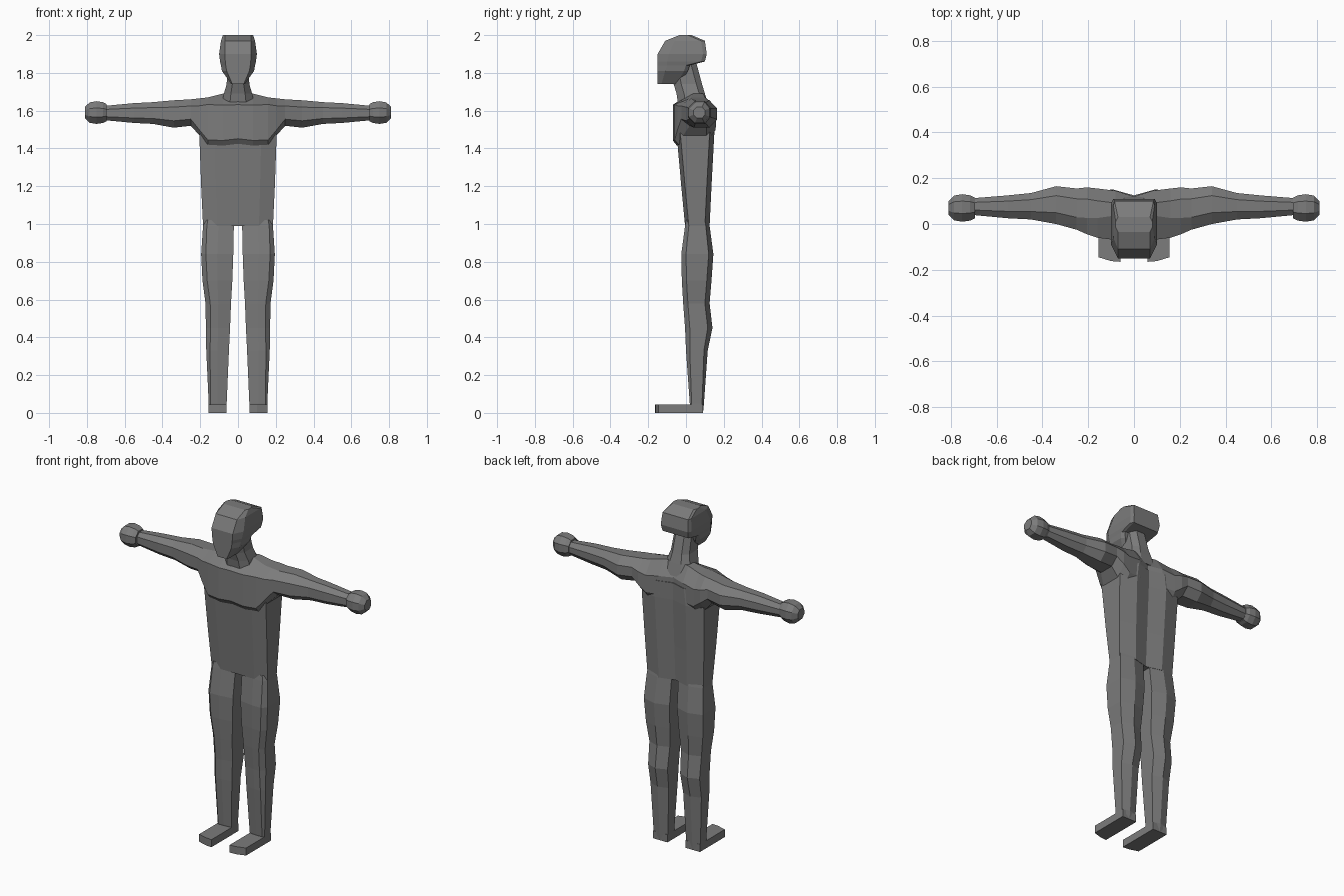
import bpy
import bmesh

cube = bpy.data.objects.get("Cube")
if cube:
    bpy.data.objects.remove(cube, do_unlink=True)

grey = bpy.data.materials.new("plain_grey")
grey.use_nodes = True
colour = (0.2, 0.2, 0.2, 1)
grey.diffuse_color = colour
grey.node_tree.nodes["Principled BSDF"].inputs["Base Color"].default_value = colour


def loft(name, rings, mirror=False, cap_start=True, cap_end=True):
    """Skin a list of closed rings, optionally mirrored to the other side."""
    mesh_builder = bmesh.new()
    loops = [[mesh_builder.verts.new(point) for point in ring] for ring in rings]
    for lower, upper in zip(loops, loops[1:]):
        for i in range(len(lower)):
            j = (i + 1) % len(lower)
            mesh_builder.faces.new((lower[i], lower[j], upper[j], upper[i]))
    if cap_start:
        mesh_builder.faces.new(loops[0][::-1])
    if cap_end:
        mesh_builder.faces.new(loops[-1])
    bmesh.ops.recalc_face_normals(mesh_builder, faces=mesh_builder.faces[:])
    mesh = bpy.data.meshes.new(name)
    mesh_builder.to_mesh(mesh)
    mesh_builder.free()
    mesh.materials.append(grey)
    part = bpy.data.objects.new(name, mesh)
    bpy.context.collection.objects.link(part)
    if mirror:
        modifier = part.modifiers.new("Mirror", "MIRROR")
        modifier.use_clip = True
    return part


def body_ring(z, front, back, front_half, half, back_half, front_cut, back_cut, groove=0):
    """Symmetric horizontal section with cut corners and an optional spine groove."""
    side = [(front_half, front), (half, front + front_cut),
            (half, back - back_cut), (back_half, back)]
    left = [(x, y, z) for x, y in side]
    right = [(-x, y, z) for x, y in reversed(side)]
    return left + [(0, back - groove, z)] + right + [(0, front, z)]


def limb_ring(x, front, back, bottom, top, low_cut, high_cut, slope):
    """Eight-sided section across an arm; cuts are fractions of its size."""
    depth, height = back - front, top - bottom
    low_y, low_z = depth * low_cut, height * low_cut
    high_y, high_z = depth * slope, height * high_cut
    return [(x, front, bottom + low_z), (x, front, top - high_z),
            (x, front + high_y, top), (x, back - depth * 0.25, top),
            (x, back, top - height * 0.3), (x, back, bottom + height * 0.3),
            (x, back - depth * 0.25, bottom), (x, front + low_y, bottom)]


def leg_ring(z, inner, outer, front, back, cut):
    """Leg section with cut outer front and rear corners."""
    middle = (inner + outer) / 2
    return [(inner, front + cut / 2, z), (middle, front, z),
            (outer - cut, front, z), (outer, front + cut, z),
            (outer, back - cut, z), (middle, back, z), (inner, back - cut, z)]


# Head: broad skull over a forward jaw
loft("head", [body_ring(z, front, back, face, half, rear, cut, 0.02) for
              z, front, back, face, half, rear, cut in (
    (1.74, -0.15, -0.03, 0.03, 0.035, 0.03, 0.02),
    (1.81, -0.15, 0.01, 0.06, 0.085, 0.07, 0.04),
    (1.84, -0.15, 0.02, 0.065, 0.09, 0.08, 0.05),
    (1.86, -0.15, 0.1, 0.067, 0.095, 0.085, 0.05),
    (1.9, -0.15, 0.11, 0.07, 0.1, 0.09, 0.06),
    (1.97, -0.11, 0.1, 0.07, 0.09, 0.085, 0.05),
    (2, -0.035, 0.03, 0.07, 0.08, 0.07, 0.02))])

# Neck: leans forward and flares into the shoulders
loft("neck", [body_ring(z, front, back, half / 2, half, half / 2, 0.04, 0.03) for
              z, front, back, half in (
    (1.62, -0.04, 0.12, 0.09),
    (1.69, -0.05, 0.1, 0.075),
    (1.74, -0.065, 0.085, 0.06),
    (1.87, -0.09, 0.05, 0.055))])

# Torso: wedge widening upward, with a shallow spine groove
loft("torso", [body_ring(z, front, back, half * 0.6, half, half / 2, 0.02, 0.025, 0.025) for
               z, front, back, half in (
    (0.99, -0.005, 0.125, 0.185),
    (1.2, -0.025, 0.135, 0.195),
    (1.48, -0.05, 0.15, 0.205),
    (1.58, -0.04, 0.15, 0.18))])

# Chest flowing out into the arms
loft("chest_and_arms", [limb_ring(*section) for section in (
    (0, -0.07, 0.12, 1.425, 1.69, 0.1, 0.22, 0.5),
    (0.08, -0.07, 0.145, 1.415, 1.69, 0.1, 0.22, 0.5),
    (0.16, -0.06, 0.155, 1.42, 1.67, 0.1, 0.15, 0.4),
    (0.205, -0.045, 0.16, 1.47, 1.665, 0.15, 0.2, 0.35),
    (0.25, -0.025, 0.155, 1.52, 1.66, 0.25, 0.25, 0.3),
    (0.34, 0, 0.165, 1.51, 1.655, 0.25, 0.25, 0.3),
    (0.45, 0.02, 0.135, 1.53, 1.645, 0.25, 0.25, 0.3),
    (0.55, 0.025, 0.125, 1.535, 1.64, 0.25, 0.25, 0.3),
    (0.71, 0.04, 0.112, 1.55, 1.625, 0.25, 0.25, 0.3))],
    mirror=True, cap_start=False)

# Hands: faceted fists
loft("hands", [limb_ring(x, 0.07 - r, 0.07 + r, 1.59 - r, 1.59 + r, 0.3, 0.3, 0.3) for
               x, r in ((0.695, 0.045), (0.715, 0.055), (0.75, 0.06),
                        (0.785, 0.054), (0.81, 0.03))], mirror=True)

# Legs: thigh, knee and calf swellings
loft("legs", [leg_ring(*section) for section in (
    (0, 0.06, 0.155, 0.03, 0.09, 0.005),
    (0.05, 0.06, 0.155, 0.02, 0.095, 0.01),
    (0.33, 0.048, 0.168, 0, 0.115, 0.02),
    (0.45, 0.042, 0.17, -0.005, 0.14, 0.025),
    (0.58, 0.037, 0.172, -0.015, 0.125, 0.025),
    (0.7, 0.03, 0.188, -0.022, 0.135, 0.025),
    (0.84, 0.025, 0.195, -0.025, 0.145, 0.025),
    (0.99, 0.022, 0.185, -0.005, 0.125, 0.02),
    (1.02, 0.022, 0.18, 0, 0.12, 0.02))], mirror=True)

# Feet: flat slabs with a slanted toe
loft("feet", [[(0.06, -0.165, z), (0.1, -0.162, z), (0.155, -0.145, z),
               (0.155, 0.09, z), (0.06, 0.09, z)] for z in (0, 0.045)], mirror=True)
